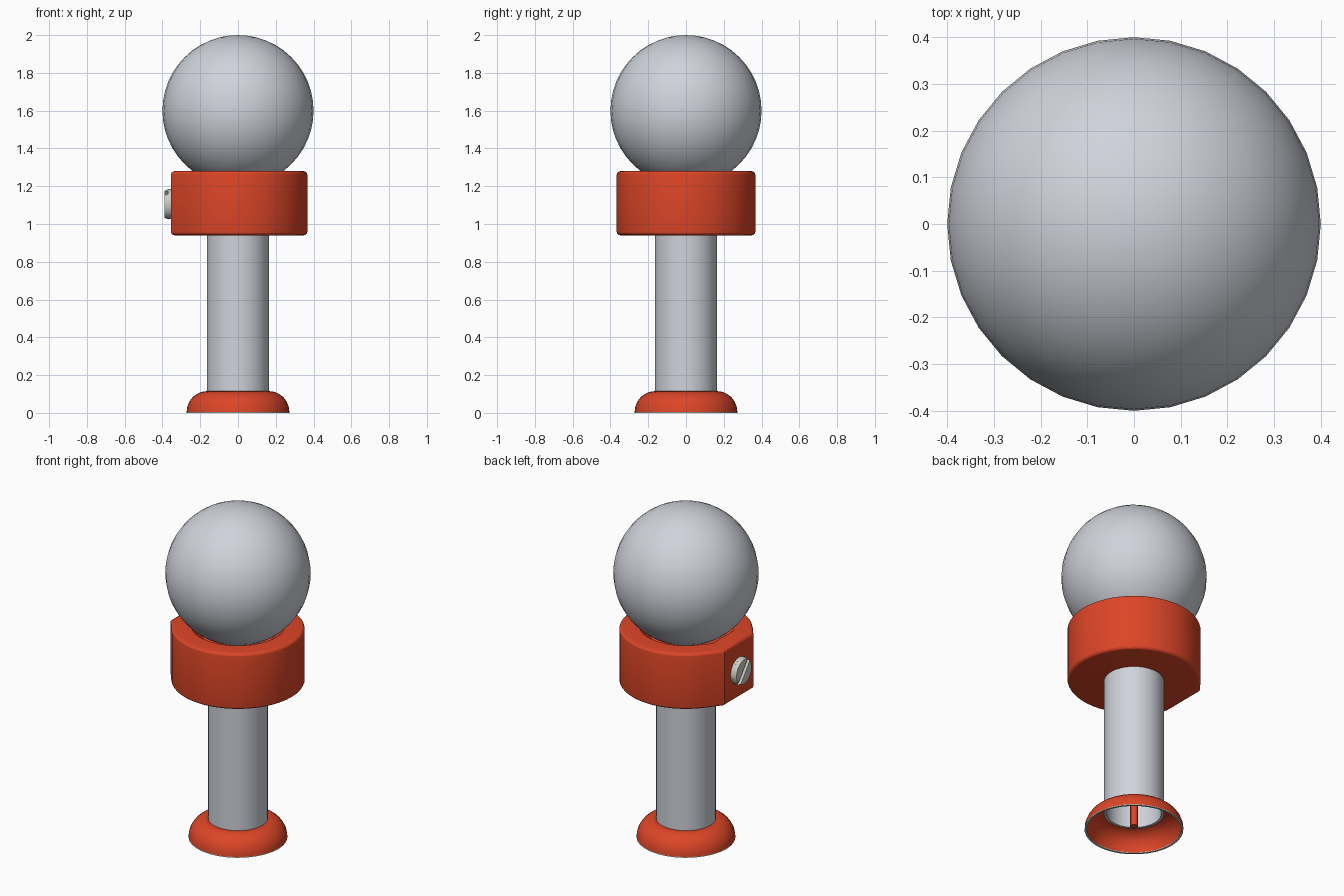
import bpy, bmesh, math
from mathutils import Matrix

if "Cube" in bpy.data.objects:
    bpy.data.objects.remove(bpy.data.objects["Cube"])


def material(name, rgb):
    m = bpy.data.materials.new(name)
    m.diffuse_color = (*rgb, 1)
    m.use_nodes = True
    m.node_tree.nodes["Principled BSDF"].inputs["Base Color"].default_value = m.diffuse_color
    return m


RED = material("orange red", (0.72, 0.06, 0.02))
GREY = material("light grey", (0.63, 0.65, 0.71))
PALE = material("pale metal", (0.62, 0.61, 0.56))


def finish(name, bm, mat, angle=30):
    bmesh.ops.recalc_face_normals(bm, faces=bm.faces)
    me = bpy.data.meshes.new(name)
    bm.to_mesh(me)
    bm.free()
    me.materials.append(mat)
    ob = bpy.data.objects.new(name, me)
    bpy.context.collection.objects.link(ob)
    bpy.ops.object.select_all(action='DESELECT')
    ob.select_set(True)
    bpy.context.view_layer.objects.active = ob
    bpy.ops.object.shade_smooth_by_angle(angle=math.radians(angle))
    return ob


def lathe(name, profile, mat, closed=True, segments=32, angle=30):
    """Spin (radius, z) points around the z axis."""
    bm = bmesh.new()
    vs = [bm.verts.new((r, 0, z)) for r, z in profile]
    n = len(vs)
    edges = [bm.edges.new((vs[i], vs[(i + 1) % n])) for i in range(n if closed else n - 1)]
    bmesh.ops.spin(bm, geom=vs + edges, cent=(0, 0, 0), axis=(0, 0, 1),
                   angle=2 * math.pi, steps=segments, use_merge=True)
    bmesh.ops.remove_doubles(bm, verts=bm.verts, dist=1e-5)
    return finish(name, bm, mat, angle)


def prism(points, z0, z1):
    """Extrude a flat outline between two heights."""
    bm = bmesh.new()
    f = bm.faces.new([bm.verts.new((x, y, z0)) for x, y in points])
    g = bmesh.ops.extrude_face_region(bm, geom=[f])
    for v in g['geom']:
        if isinstance(v, bmesh.types.BMVert):
            v.co.z = z1
    bmesh.ops.recalc_face_normals(bm, faces=bm.faces)
    return bm


# ball on top
bm = bmesh.new()
bmesh.ops.create_uvsphere(bm, u_segments=32, v_segments=24, radius=0.4,
                          matrix=Matrix.Translation((0, 0, 1.6)))
finish("ball", bm, GREY)

# collar: round block with a flat on -x, rounded rims and a dished seat
R = 0.367
outline = [(R * math.cos(math.radians(7.5 * i)), R * math.sin(math.radians(7.5 * i)))
           for i in range(-19, 20)]
outline += [(-0.355, 0.14), (-0.355, -0.14)]
bm = prism(outline, 0.94, 1.28)
rims = [e for e in bm.edges if abs(e.verts[0].co.z - e.verts[1].co.z) < 1e-4]
bmesh.ops.bevel(bm, geom=rims, offset=0.02, segments=4, profile=0.5, affect='EDGES')
top = max(bm.faces, key=lambda f: f.calc_center_median().z + f.calc_area())
bmesh.ops.inset_region(bm, faces=[top], thickness=0.09)
bmesh.ops.inset_region(bm, faces=[top], thickness=0.05, depth=-0.04)
finish("collar", bm, RED, 21)

# hollow shaft
lathe("shaft", [(0.165, 0.10), (0.165, 0.96), (0.15, 0.96), (0.15, 0.10)], GREY)

# flared foot shell with a pale lip
outer = [(0.272 - 0.107 * (1 - math.cos(t)), 0.004 + 0.111 * math.sin(t))
         for t in (i * math.pi / 12 for i in range(7))]
inner = [(r - 0.01, z - 0.006 if z > 0.01 else z) for r, z in reversed(outer)]
lathe("foot", outer + inner, RED, angle=40)
lathe("foot_lip", [(0.272, 0), (0.272, 0.005), (0.26, 0.005), (0.26, 0)], PALE)

# inner rod and small ribs seen from below
bm = bmesh.new()
bmesh.ops.create_cone(bm, cap_ends=True, segments=12, radius1=0.022, radius2=0.022,
                      depth=0.93, matrix=Matrix.Translation((0, 0, 0.485)))
finish("inner_rod", bm, RED)

# screw head on the flat: a base disc and two half discs leaving a slot
place = (Matrix.Translation((-0.35, 0, 1.105)) @ Matrix.Rotation(math.radians(38), 4, 'X')
         @ Matrix.Rotation(math.radians(-90), 4, 'Y'))
bm = bmesh.new()
bmesh.ops.create_cone(bm, cap_ends=True, segments=32, radius1=0.08, radius2=0.08,
                      depth=0.02, matrix=place @ Matrix.Translation((0, 0, 0.01)))
finish("screw_base", bm, PALE)
for side in (1, -1):
    a0 = math.asin(0.013 / 0.08)
    pts = [(0.08 * math.cos(a), side * 0.08 * math.sin(a))
           for a in (a0 + (math.pi - 2 * a0) * i / 16 for i in range(17))]
    bm = prism(pts, 0.019, 0.04)
    for v in bm.verts:  # slightly tapered crown
        if v.co.z > 0.03:
            v.co.x *= 0.9
            v.co.y = side * (0.013 + (abs(v.co.y) - 0.013) * 0.88)
    bmesh.ops.transform(bm, matrix=place, verts=bm.verts)
    finish("screw_half_" + ("a" if side > 0 else "b"), bm, PALE)
